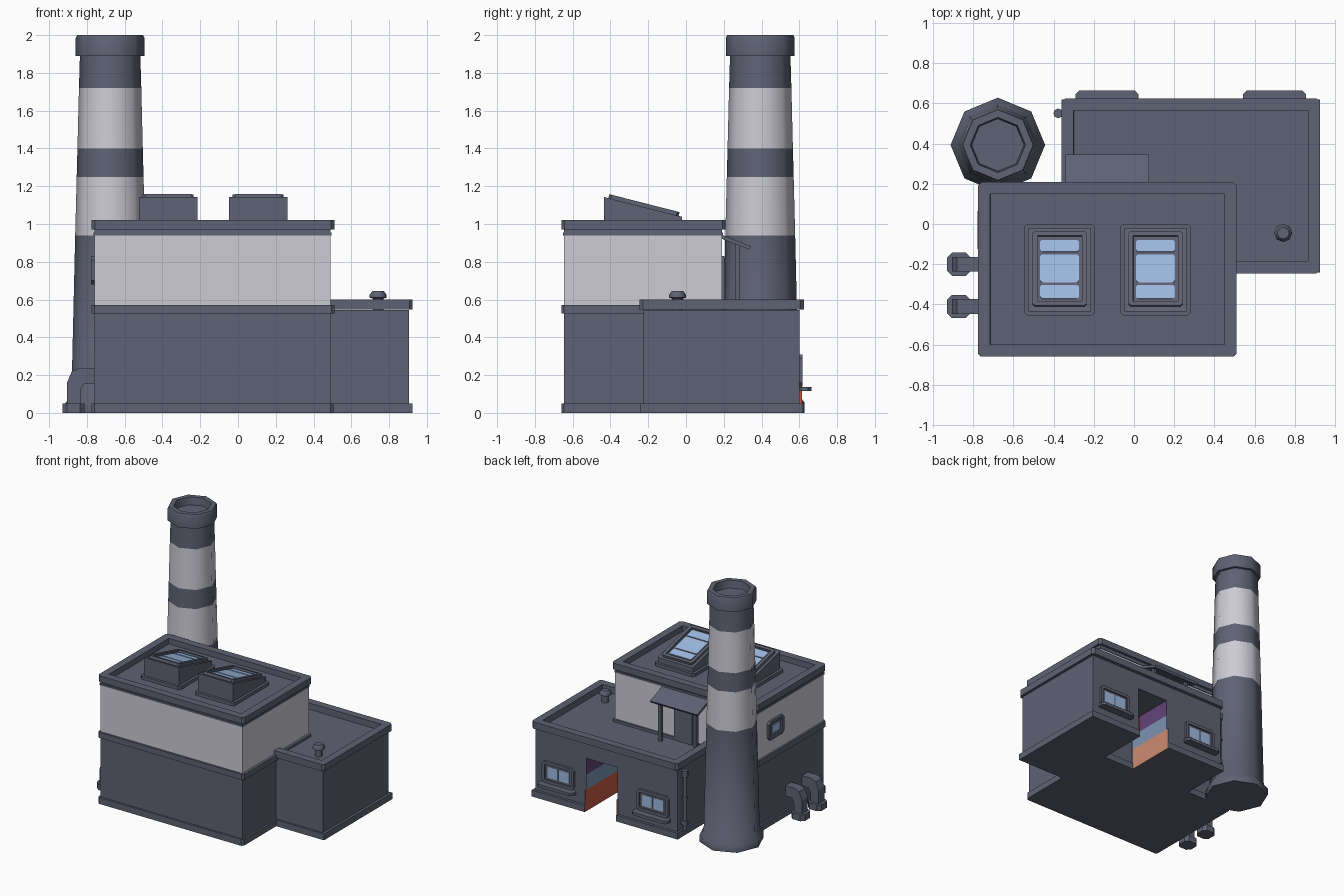
import bpy, bmesh, math
from mathutils import Matrix, Vector

if "Cube" in bpy.data.objects:
    bpy.data.objects.remove(bpy.data.objects["Cube"])


def material(name, rgb):
    m = bpy.data.materials.new(name)
    lin = [(c / 255 / 12.92 if c < 10 else ((c / 255 + 0.055) / 1.055) ** 2.4) for c in rgb]
    m.diffuse_color = (*lin, 1)
    m.use_nodes = True
    m.node_tree.nodes["Principled BSDF"].inputs["Base Color"].default_value = m.diffuse_color
    return m


DARK = material("slate_grey", (95, 98, 116))
LIGHT = material("pale_grey", (205, 204, 213))
GLASS = material("glass_blue", (158, 187, 226))
RUST = material("rust", (195, 88, 62))
PEACH = material("peach", (205, 140, 112))
STEEL = material("steel_blue", (125, 148, 178))
PURPLE = material("purple", (98, 68, 120))


def axes(x, y, z, o=(0, 0, 0)):
    """Matrix from three local axes and an origin."""
    m = Matrix((x, y, z)).transposed().to_4x4()
    m.translation = Vector(o)
    return m


ALONG_X = axes((0, 1, 0), (0, 0, 1), (1, 0, 0))    # profile in yz
ALONG_Y = axes((1, 0, 0), (0, 0, 1), (0, -1, 0))   # profile in xz


def finish(name, bm, mats):
    me = bpy.data.meshes.new(name)
    bm.to_mesh(me)
    bm.free()
    for m in mats:
        me.materials.append(m)
    ob = bpy.data.objects.new(name, me)
    bpy.context.collection.objects.link(ob)
    return ob


def prism(name, pts, z0, z1, mat, M=None, rim=0, depth=0):
    """Extruded outline; rim and depth sink the top like a tray."""
    bm = bmesh.new()
    f = bm.faces.new([bm.verts.new((x, y, z0)) for x, y in pts])
    r = bmesh.ops.extrude_face_region(bm, geom=[f])
    bmesh.ops.translate(bm, vec=(0, 0, z1 - z0),
                        verts=[v for v in r["geom"] if isinstance(v, bmesh.types.BMVert)])
    bmesh.ops.recalc_face_normals(bm, faces=bm.faces[:])
    if rim:
        top = max(bm.faces, key=lambda q: q.calc_center_median().z)
        bmesh.ops.inset_region(bm, faces=[top], thickness=rim)
        bmesh.ops.inset_region(bm, faces=[top], thickness=0.001, depth=-depth)
    if M:
        bm.transform(M)
    return finish(name, bm, [mat])


def rect(x0, x1, y0, y1, c=0):
    """Rectangle outline with optional cut corners."""
    if not c:
        return [(x0, y0), (x1, y0), (x1, y1), (x0, y1)]
    return [(x0 + c, y0), (x1 - c, y0), (x1, y0 + c), (x1, y1 - c),
            (x1 - c, y1), (x0 + c, y1), (x0, y1 - c), (x0, y0 + c)]


def lathe(name, prof, cx, cy, n, mats, rule=None):
    bm = bmesh.new()
    rings = [[bm.verts.new((cx + r * math.cos(2 * math.pi * i / n),
                            cy + r * math.sin(2 * math.pi * i / n), z))
              for i in range(n)] for r, z in prof]
    for a, b in zip(rings, rings[1:]):
        for i in range(n):
            j = (i + 1) % n
            bm.faces.new((a[i], a[j], b[j], b[i]))
    bm.faces.new(rings[0][::-1])
    bm.faces.new(rings[-1])
    for f in bm.faces:
        f.material_index = rule(f.calc_center_median().z) if rule else 0
    ob = finish(name, bm, mats)
    bpy.ops.object.select_all(action='DESELECT')
    bpy.context.view_layer.objects.active = ob
    ob.select_set(True)
    bpy.ops.object.shade_smooth_by_angle(angle=math.radians(50))
    return ob


# Main hall: dark lower storey, pale upper storey, belt and parapet
prism("main_base_trim", rect(-.775, .505, -.66, .205, .015), 0, .05, DARK)
prism("main_lower_wall", rect(-.76, .49, -.645, .19), 0, .57, DARK)
prism("main_belt", rect(-.775, .51, -.66, .205, .015), .525, .57, DARK)
prism("main_upper_wall", rect(-.76, .49, -.645, .19), .57, .94, LIGHT)
prism("main_wall_top", rect(-.765, .495, -.65, .195), .94, .955, DARK)
prism("main_parapet", rect(-.775, .51, -.66, .21, .018), .94 + .03, 1.02, DARK, rim=.065, depth=.045)
prism("main_frieze", rect(-.76, .49, -.645, .19), .95, .971, DARK)


# Rear annex with an open doorway reaching back to the main hall
def notched(x0, x1, y0, y1, depth):
    return [(x0, y0), (x1, y0), (x1, y1), (.46, y1), (.46, depth), (.18, depth), (.18, y1), (x0, y1)]


prism("annex_base_trim", notched(-.36, .925, -.24, .62, .205), 0, .05, DARK)
prism("annex_lower_wall", notched(-.345, .905, -.225, .6, .19), 0, .42, DARK)
prism("annex_upper_wall", rect(-.345, .905, -.225, .6), .42, .545, DARK)
prism("annex_parapet", rect(-.36, .925, -.245, .625, .018), .547, .6, DARK, rim=.065, depth=.05)

# Coloured bands on both doorway sides
for side, x, low in (("left", .457, RUST), ("right", .18, PEACH)):
    for band, z0, z1, m in (("low", 0, .17, low), ("mid", .17, .29, STEEL), ("high", .29, .42, PURPLE)):
        prism(f"doorway_{side}_{band}_band", rect(x, x + .003, .205, .615 if z0 == 0 else .6), z0, z1, m)

# Chimney with stripes
lathe("chimney", [(.235, 0), (.235, .055), (.205, .09), (.185, .94), (.177, 1.25), (.173, 1.4),
                  (.165, 1.72), (.16, 1.89), (.182, 1.89), (.182, 1.985), (.175, 2), (.137, 2), (.13, 1.94)],
      -.677, .393, 8, [DARK, LIGHT],
      lambda z: 1 if .94 < z < 1.25 or 1.4 < z < 1.72 else 0)

# Skylights
for side, cx in (("left", -.37), ("right", .107)):
    prism(f"skylight_plinth_{side}", rect(cx - .175, cx + .175, -.455, 0, .015), .96, 1.0, DARK)
    prism(f"skylight_box_{side}", [(-.435, .97), (-.02, .97), (-.02, 1.038), (-.435, 1.143)],
          cx - .155, cx + .155, DARK, ALONG_X)
    tilt = Matrix.Translation((cx, -.225, 1.09)) @ Matrix.Rotation(math.radians(-14.3), 4, 'X')
    prism(f"skylight_frame_{side}", rect(-.135, .135, -.192, .192, .012), -.005, .021, DARK, tilt,
          rim=.026, depth=.016)
    for i, (y0, y1) in enumerate(((-.153, -.083), (-.07, .074), (.087, .148))):
        prism(f"skylight_glass_{side}_{i + 1}", rect(-.097, .097, y0, y1, .01), .004, .011, GLASS, tilt)


# Windows, built flat and stood against their walls
def window(name, M, w, h, panes, pw, ph):
    prism(name + "_frame", rect(-w / 2, w / 2, -h / 2, h / 2, .02), -.005, .018, DARK, M, rim=.025, depth=.012)
    for i in range(panes):
        c = (i - (panes - 1) / 2) * (pw + .012)
        prism(f"{name}_glass_{i + 1}", rect(c - pw / 2, c + pw / 2, -ph / 2, ph / 2), .002, .01, GLASS, M)


for side, cx in (("left", -.135), ("right", .698)):
    window(f"rear_window_{side}", axes((-1, 0, 0), (0, 0, 1), (0, 1, 0), (cx, .6, .225)), .28, .17, 2, .09, .09)
    prism(f"rear_window_sill_{side}", rect(cx - .157, cx + .157, .59, .665, .02), .115, .138, DARK)
window("side_window", axes((0, -1, 0), (0, 0, 1), (-1, 0, 0), (-.76, -.03, .755)), .19, .15, 1, .09, .06)

# Roof door with canopy on posts
prism("roof_door_frame", rect(-.225, -.04, .185, .205), .54, .83, DARK)
prism("roof_door_panel", rect(-.2, -.065, .2, .21), .54, .8, DARK)
prism("canopy_roof", [(.18, .925), (.335, .865), (.345, .882), (.18, .946)], -.34, .075, DARK, ALONG_X)
for side, px in (("left", -.278), ("right", .032)):
    prism(f"canopy_post_{side}", rect(px - .013, px + .013, .26, .287), .54, .9, DARK)

# Side ducts with feet
for side, cy in (("rear", -.2), ("front", -.41)):
    prism(f"duct_{side}", [(-.905, 0), (-.835, 0), (-.835, .12), (-.815, .155), (-.75, .155), (-.75, .237),
                           (-.84, .237), (-.88, .22), (-.905, .16)], -cy - .037, -cy + .037, DARK, ALONG_Y)
    prism(f"duct_foot_{side}", rect(-.93, -.812, cy - .058, cy + .058, .025), 0, .05, DARK)

# Drain pipe and roof vent
lathe("drain_pipe", [(.014, .05), (.014, .1), (.024, .1), (.024, .13), (.014, .13), (.014, .3), (.022, .3),
                     (.022, .32), (.014, .32), (.014, .48), (.024, .48), (.024, .53)], -.377, .55, 8, [DARK])
prism("drain_bracket", rect(-.377, -.34, .54, .56), .1, .13, DARK)
lathe("roof_vent", [(.028, .54), (.028, .605), (.045, .61), (.045, .625), (.03, .645)], .742, -.045, 8, [DARK])
